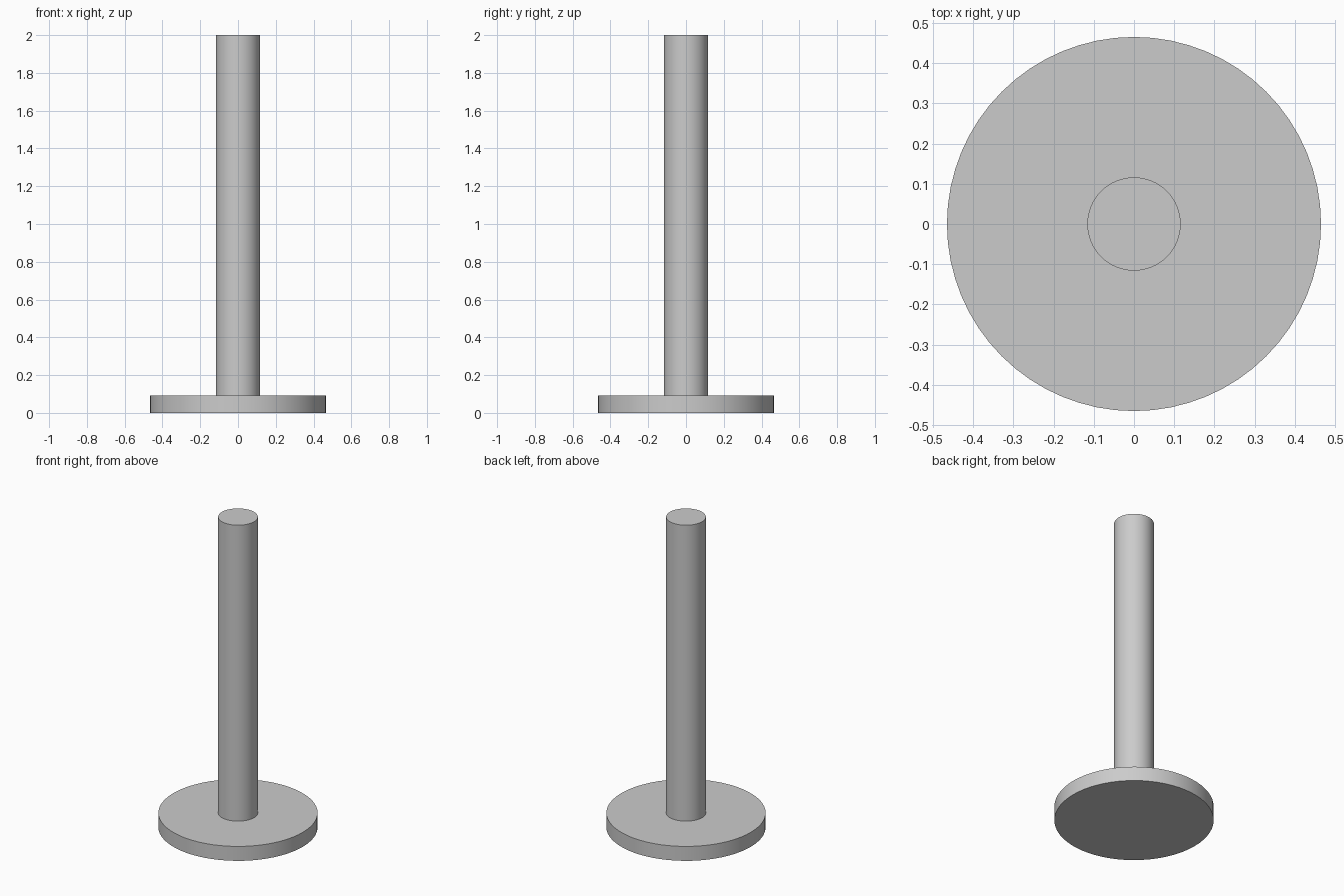
import bpy
import math

if "Cube" in bpy.data.objects:
    bpy.data.objects.remove(bpy.data.objects["Cube"])


def cylinder(name, radius, z0, z1):
    bpy.ops.mesh.primitive_cylinder_add(
        vertices=64, radius=radius, depth=z1 - z0, location=(0, 0, (z0 + z1) / 2))
    obj = bpy.context.object
    obj.name = name
    bpy.ops.object.shade_smooth_by_angle(angle=math.radians(30))
    return obj


BASE_TOP = 0.093

# Flat round base
cylinder("base_disc", 0.465, 0, BASE_TOP)

# Upright shaft standing on the base
cylinder("shaft", 0.116, BASE_TOP, 2.0)
